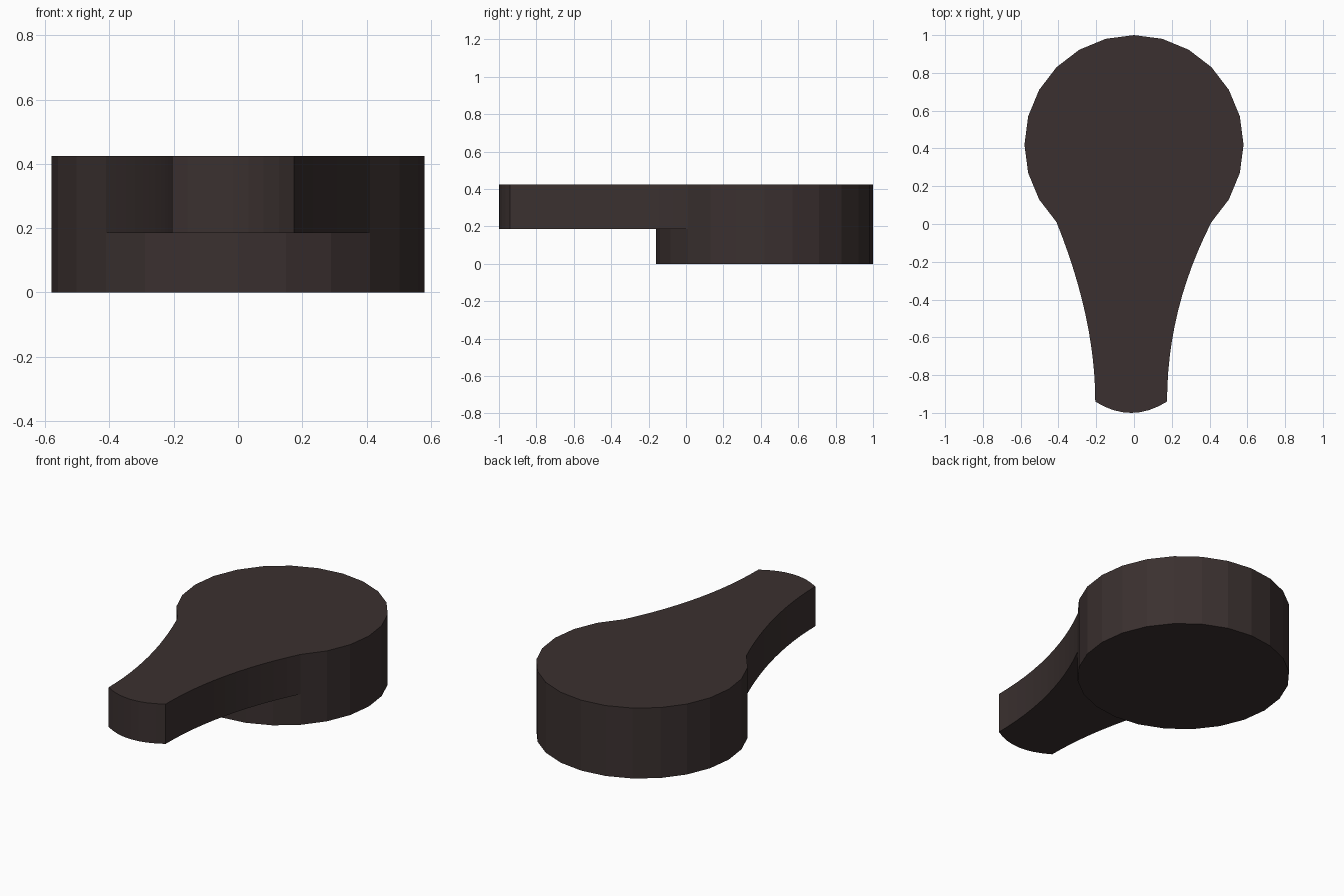
import bpy, bmesh, math

if "Cube" in bpy.data.objects:
    bpy.data.objects.remove(bpy.data.objects["Cube"])

R, CY, SIDES = 0.58, 0.42, 24      # round head
STEP, TOP = 0.185, 0.425           # handle underside and top heights


def arc(a0, a1):
    n = round(abs(a1 - a0) / 360 * SIDES)
    angles = [math.radians(a0 + (a1 - a0) * i / n) for i in range(n + 1)]
    return [(R * math.cos(a), CY + R * math.sin(a)) for a in angles]


def bezier(p, c, q, n):
    pts = []
    for i in range(n + 1):
        t = i / n
        pts.append(tuple((1 - t) ** 2 * p[k] + 2 * t * (1 - t) * c[k] + t * t * q[k]
                         for k in (0, 1)))
    return pts


# Outlines, counter-clockwise from above
back = arc(-45, 225)               # exposed rim of the head
front = arc(225, 315)              # rim under the handle
left = bezier(back[-1], (-0.205, -0.50), (-0.205, -0.94), 12)
tip = bezier(left[-1], (-0.015, -1.06), (0.175, -0.94), 8)
right = bezier(tip[-1], (0.175, -0.45), back[0], 12)
handle = left + tip[1:] + right[1:]

bm = bmesh.new()
cache = {}


def vert(p, z):
    key = (round(p[0], 4), round(p[1], 4), z)
    if key not in cache:
        cache[key] = bm.verts.new((p[0], p[1], z))
    return cache[key]


def wall(path, z0, z1):
    for a, b in zip(path, path[1:]):
        bm.faces.new([vert(a, z0), vert(b, z0), vert(b, z1), vert(a, z1)])


def cap(loop, z):
    bm.faces.new([vert(p, z) for p in loop])


# Side walls
wall(back, 0, STEP)
wall(back, STEP, TOP)
wall(front, 0, STEP)
wall(handle, STEP, TOP)

# Top, head underside and handle underside
cap(back + handle[1:-1], TOP)
cap((back + front[1:-1])[::-1], 0)
cap(handle[::-1] + front[1:-1], STEP)

bmesh.ops.recalc_face_normals(bm, faces=bm.faces)
mesh = bpy.data.meshes.new("lever_knob")
bm.to_mesh(mesh)
bm.free()
knob = bpy.data.objects.new("lever_knob", mesh)
bpy.context.collection.objects.link(knob)

# Dark brown material
mat = bpy.data.materials.new("dark_brown")
mat.diffuse_color = (0.043, 0.030, 0.029, 1)
mat.use_nodes = True
mat.node_tree.nodes["Principled BSDF"].inputs["Base Color"].default_value = mat.diffuse_color
mesh.materials.append(mat)
